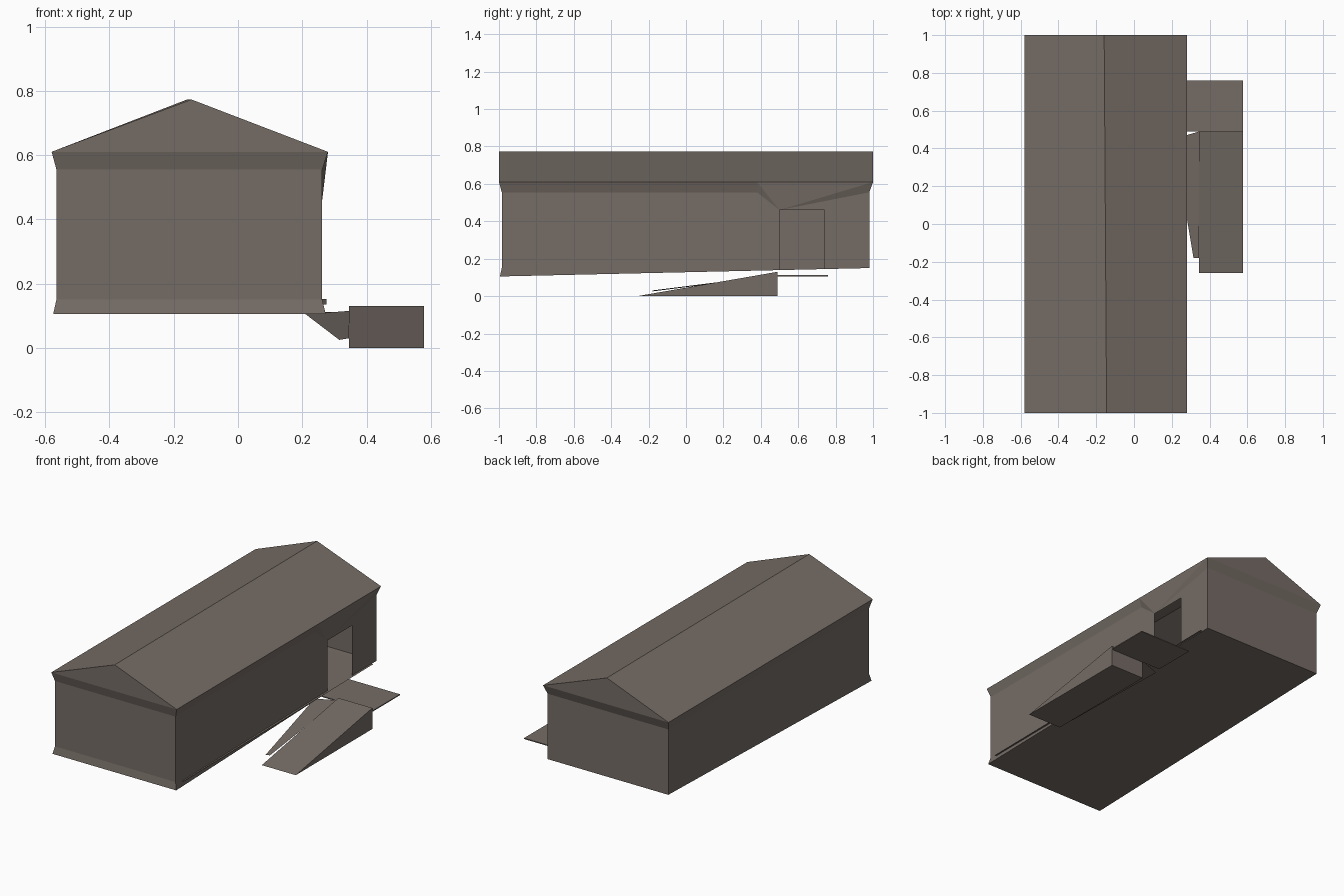
import bpy, bmesh

if "Cube" in bpy.data.objects:
    bpy.data.objects.remove(bpy.data.objects["Cube"])

# One weathered timber colour for everything
wood = bpy.data.materials.new("weathered_timber")
wood.diffuse_color = (0.178, 0.150, 0.130, 1)
wood.use_nodes = True
wood.node_tree.nodes["Principled BSDF"].inputs["Base Color"].default_value = wood.diffuse_color


def sheet(name, verts, faces, closed=False):
    """Build a flat-faced object from named points and faces that list them."""
    me = bpy.data.meshes.new(name)
    bm = bmesh.new()
    pts = {k: bm.verts.new(co) for k, co in verts.items()}
    for f in faces:
        bm.faces.new([pts[k] for k in f.split()])
    if closed:
        bmesh.ops.recalc_face_normals(bm, faces=bm.faces)
    bm.to_mesh(me)
    bm.free()
    me.materials.append(wood)
    ob = bpy.data.objects.new(name, me)
    bpy.context.collection.objects.link(ob)
    return ob


# Main dimensions
XL, XR, YF, YB = -0.565, 0.262, -0.985, 0.98      # walls
EL, ER, EZ, WZ = -0.58, 0.28, 0.61, 0.555         # eaves, wall top
D0, D1, DZ = 0.50, 0.74, 0.46                     # doorway


def base(y):
    """Height of the sloping wall foot."""
    return 0.15 - 0.045 * (YB - y) / (YB - YF) if y > YF else 0.15


# Gabled roof with vertical ends
sheet("roof", {
    "lf": (EL, -1, EZ), "rf": (ER, -1, EZ), "pf": (-0.145, -1, 0.773),
    "lb": (EL, 1, EZ), "rb": (ER, 1, EZ), "pb": (-0.158, 1, 0.773),
}, ["rf rb pb pf", "lb lf pf pb", "lf rf pf", "rb lb pb"])

# Walls with flared eaves, front skirt and an open doorway on the right
sheet("walls", {
    "elf": (EL, -1, EZ), "erf": (ER, -1, EZ), "elb": (EL, 1, EZ), "erb": (ER, 1, EZ),
    "erm": (ER, 0.38, EZ),
    "wlf": (XL, YF, WZ), "wrf": (XR, YF, WZ), "wlb": (XL, YB, WZ), "wrb": (XR, YB, WZ),
    "wrm": (XR, 0.38, WZ),
    "klf": (XL, YF, 0.15), "krf": (XR, YF, 0.15),
    "blf": (-0.575, -0.995, 0.105), "brf": (0.273, -0.995, 0.105),
    "blb": (XL, YB, 0.15), "brb": (XR, YB, 0.15),
    "d0": (XR, D0, DZ), "d1": (XR, D1, DZ),
    "f0": (XR, D0, base(D0)), "f1": (XR, D1, base(D1)),
}, [
    "elf wlf wrf erf", "wlf klf krf wrf", "klf blf brf krf",      # front
    "erb wrb wlb elb", "wrb brb blb wlb",                         # back
    "elb wlb wlf elf", "wlb blb blf klf wlf",                     # left
    "erf wrf wrm erm", "erm wrm d0", "erm d0 erb", "erb d0 wrb",  # right eave
    "wrf krf brf f0 d0 wrm", "d0 d1 wrb", "d1 f1 brb wrb",        # right wall
])

# Floors: sloping underside and the inner deck
sheet("underside", {
    "a": (-0.575, -0.995, 0.105), "b": (0.273, -0.995, 0.105),
    "c": (XR, YB, 0.15), "d": (XL, YB, 0.15),
}, ["a d c b"])
sheet("inner_floor", {
    "a": (-0.55, -0.93, 0.135), "b": (0.275, -0.93, 0.135),
    "c": (0.275, 0.93, 0.152), "d": (-0.55, 0.93, 0.152),
}, ["a b c d"])

# Landing outside the doorway
sheet("landing", {
    "a": (0.22, 0.49, 0.112), "b": (0.578, 0.49, 0.112),
    "c": (0.578, 0.76, 0.112), "d": (0.22, 0.76, 0.112),
    "e": (0.22, 0.49, 0.106), "f": (0.578, 0.49, 0.106),
    "g": (0.578, 0.76, 0.106), "h": (0.22, 0.76, 0.106),
}, ["a b c d", "e h g f", "a e f b", "b f g c", "c g h d", "d h e a"], closed=True)

# Solid wedge ramp
sheet("ramp", {
    "a": (0.345, -0.26, 0), "b": (0.578, -0.26, 0),
    "c": (0.578, 0.49, 0), "d": (0.345, 0.49, 0),
    "e": (0.578, 0.49, 0.13), "f": (0.345, 0.49, 0.13),
}, ["a d c b", "a b e f", "b c e", "a f d", "c d f e"], closed=True)

# Narrow tapering plank beside the ramp
sheet("side_plank", {
    "a": (0.315, -0.18, 0.025), "b": (0.345, -0.18, 0.03),
    "c": (0.345, 0.49, 0.115), "d": (0.21, 0.45, 0.105),
}, ["a b c d"])
